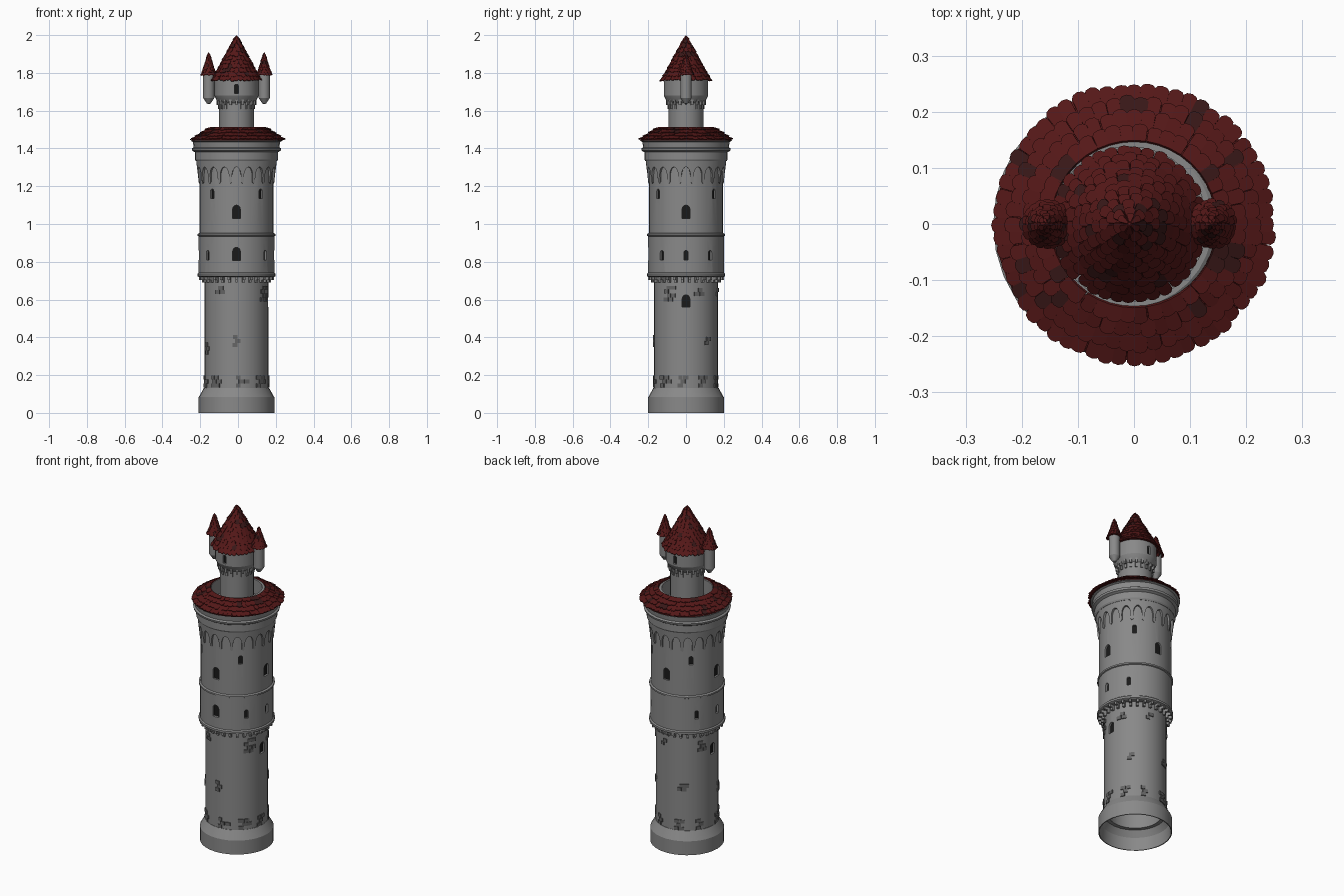
import bpy, bmesh, math, random
from mathutils import Vector

if "Cube" in bpy.data.objects:
    bpy.data.objects.remove(bpy.data.objects["Cube"])

random.seed(4)
CX = -0.008            # tower axis


def material(name, rgb):
    m = bpy.data.materials.new(name)
    m.diffuse_color = (*rgb, 1)
    m.use_nodes = True
    m.node_tree.nodes["Principled BSDF"].inputs["Base Color"].default_value = m.diffuse_color
    return m


GREY = material("stone_grey", (0.25, 0.25, 0.25))
RED = material("roof_red", (0.09, 0.009, 0.009))
DARK_RED = material("roof_dark_red", (0.04, 0.009, 0.009))
BLACK = material("window_dark", (0.01, 0.01, 0.01))
STONE = material("worn_stone", (0.13, 0.13, 0.13))


def finish(name, bm, mats=(GREY,), x=CX, smooth=True):
    bmesh.ops.remove_doubles(bm, verts=bm.verts, dist=1e-6)
    bmesh.ops.recalc_face_normals(bm, faces=bm.faces)
    me = bpy.data.meshes.new(name)
    bm.to_mesh(me)
    bm.free()
    for m in mats:
        me.materials.append(m)
    ob = bpy.data.objects.new(name, me)
    bpy.context.collection.objects.link(ob)
    ob.location.x = x
    if smooth:
        smooth_by_angle(ob)
    return ob


def activate(ob):
    bpy.ops.object.select_all(action='DESELECT')
    ob.select_set(True)
    bpy.context.view_layer.objects.active = ob


def smooth_by_angle(ob):
    activate(ob)
    bpy.ops.object.shade_smooth_by_angle(angle=math.radians(18))


def axes(a):
    # outward and sideways directions, a = 0 is the front
    return (Vector((math.sin(a), -math.cos(a), 0)),
            Vector((math.cos(a), math.sin(a), 0)))


def lathe(name, pts, sides=32, closed=True, x=CX, mats=(GREY,)):
    bm = bmesh.new()
    rings = []
    for i in range(sides):
        e, _ = axes(2 * math.pi * i / sides)
        rings.append([bm.verts.new(e * r + Vector((0, 0, z))) for r, z in pts])
    n = len(pts)
    for i in range(sides):
        p, q = rings[i], rings[(i + 1) % sides]
        for j in range(n if closed else n - 1):
            k = (j + 1) % n
            bm.faces.new((p[j], q[j], q[k], p[k]))
    return finish(name, bm, mats, x)


def prism(bm, a, r0, r1, poly):
    # extrude an upright (side, z) outline outward from r0 to r1
    e, s = axes(a)
    loops = [[bm.verts.new(e * r + s * u + Vector((0, 0, z))) for u, z in poly] for r in (r0, r1)]
    n = len(poly)
    bm.faces.new(loops[0])
    bm.faces.new(loops[1][::-1])
    for i in range(n):
        k = (i + 1) % n
        bm.faces.new((loops[0][i], loops[0][k], loops[1][k], loops[1][i]))


def rect(w, z0, z1):
    return [(-w / 2, z0), (w / 2, z0), (w / 2, z1), (-w / 2, z1)]


def arch(w, z0, z1):
    c = z1 - w / 2
    return [(-w / 2, z0), (w / 2, z0)] + [
        (w / 2 * math.cos(math.pi * i / 8), c + w / 2 * math.sin(math.pi * i / 8)) for i in range(9)]


def windows(name, wall, r, specs, depth=0.014):
    # cut arched recesses and line them with a dark pane
    cut, pane = bmesh.new(), bmesh.new()
    for deg, w, z0, z1 in specs:
        a = math.radians(deg)
        prism(cut, a, r - depth, r + 0.02, arch(w, z0, z1))
        prism(pane, a, r - depth - 0.003, r - depth + 0.002, arch(w, z0, z1))
    cutter = finish(name + "_cutter", cut, smooth=False)
    cutter.hide_render = True
    mod = wall.modifiers.new("recess", 'BOOLEAN')
    mod.operation = 'DIFFERENCE'
    mod.solver = 'EXACT'
    mod.object = cutter
    activate(wall)
    bpy.ops.object.modifier_apply(modifier=mod.name)
    bpy.data.objects.remove(cutter)
    smooth_by_angle(wall)
    finish(name, pane, [BLACK], smooth=False)


def corbels(name, n, r0, r1, w, z0, z1):
    bm = bmesh.new()
    for i in range(n):
        a = 2 * math.pi * i / n
        zm = z0 + (z1 - z0) * 0.45
        prism(bm, a, r0, r0 + (r1 - r0) * 0.6, rect(w, z0, z1))
        prism(bm, a, r0, r1, rect(w, zm, z1))
    finish(name, bm, smooth=False)


def tiled_roof(name, profile, rows, width, thick, x=CX, overlap=1.7, min_n=6):
    # overlapping round-ended tiles laid in rows up a roof profile
    def at(t):
        t = min(max(t, 0), 1) * (len(profile) - 1)
        i = min(int(t), len(profile) - 2)
        f = t - i
        (r0, z0), (r1, z1) = profile[i], profile[i + 1]
        return Vector((r0 + (r1 - r0) * f, z0 + (z1 - z0) * f))
    tongue = [(-.5, 1), (-.5, .22), (-.32, .06), (0, 0), (.32, .06), (.5, .22), (.5, 1)]
    bm = bmesh.new()
    for row in range(rows):
        lo, hi = at(row / rows), at((row + overlap) / rows)
        d = (hi - lo).normalized()
        nrm = Vector((d.y, -d.x))
        n = max(min_n, round(2 * math.pi * lo.x / width))
        w = 2 * math.pi * lo.x / n * 1.08
        for i in range(n):
            e, s = axes(2 * math.pi * (i + 0.5 * (row % 2) + random.uniform(-.1, .1)) / n)
            lift = thick * random.uniform(0.9, 2.0)
            drop = random.uniform(-0.12, 0.1)
            mat = 1 if random.random() < 0.1 else 0
            loops = []
            for off in (0, -thick):
                loop = []
                for u, v in tongue:
                    p = lo.lerp(hi, v + drop * (1 - v)) + nrm * (lift * (1 - v) + off + thick * .3)
                    taper = 1 + (hi.x / lo.x - 1) * v
                    loop.append(bm.verts.new(e * p.x + s * (u * w * taper) + Vector((0, 0, p.y))))
                loops.append(loop)
            faces = [bm.faces.new(loops[0]), bm.faces.new(loops[1][::-1])]
            for j in range(7):
                k = (j + 1) % 7
                faces.append(bm.faces.new((loops[0][j], loops[1][j], loops[1][k], loops[0][k])))
            for f in faces:
                f.material_index = mat
    finish(name, bm, [RED, DARK_RED], x, smooth=False)


# Base and lower shaft
lathe("base", [(.2, 0), (.2, .083), (.172, .133), (.16, .133), (.16, .12), (.19, .075), (.195, 0)])
shaft = lathe("lower_shaft", [(.17, .11), (.17, .725), (.145, .725), (.145, .11)])
windows("shaft_windows", shaft, .17, [(90, .04, .56, .625), (-90, .04, .56, .625)])

# Exposed stone blocks on the shaft: (angle, height, courses)
bm = bmesh.new()
patches = [(3, .35, 3), (-62, .31, 3), (-30, .63, 2), (58, .59, 4), (115, .62, 2), (135, .36, 2),
           (205, .37, 2), (245, .60, 3), (170, .62, 2)]
patches += [(d, .135, 3) for d in (-42, 8, 48, 84, 122, 160, 200, 240, 285)]
for deg, z, courses in patches:
    for c in range(courses):
        for k in range(random.choice((1, 2))):
            a = math.radians(deg) + (k - .5 + .5 * (c % 2)) * .17 + random.uniform(-.02, .02)
            prism(bm, a, .16, .1735 + random.uniform(0, .002),
                  rect(random.uniform(.022, .03), z + c * .021, z + c * .021 + .02))
finish("stone_patches", bm, [STONE], smooth=False)

# Corbelled middle and upper drum with ring mouldings
wall = lathe("upper_walls", [(.16, .72), (.2, .72), (.207, .724), (.207, .736), (.2, .742), (.2, .935),
                             (.206, .938), (.206, .947), (.197, .952), (.197, 1.34), (.165, 1.34), (.165, .9)])
corbels("lower_corbels", 30, .16, .200, .013, .69, .722)
big, small = (.04, 1.03, 1.10), (.022, 1.135, 1.185)
windows("wall_windows", wall, .198,
        [(d, *big) for d in (0, 90, 180, 270)] + [(d, *small) for d in (41, 139, 221, 319)] +
        [(0, .04, .806, .876)] + [(d, .022, .81, .86) for d in (50, 90, 130, 230, 270, 310)])

# Blind arcade under the cornice
bm = bmesh.new()
BAYS = 20
samples = []
for b in range(BAYS):
    bay = 2 * math.pi / BAYS
    samples += [((b - .5) * bay, 1.215), ((b - .38) * bay, 1.222)]
    for i in range(11):
        t = math.pi * (1 - i / 10)
        samples.append(((b + .38 * math.cos(t)) * bay, 1.25 + .052 * math.sin(t)))
    samples.append(((b + .38) * bay, 1.222))
cols = []
for a, z in samples:
    e, _ = axes(a)
    ro = .201 + (z - 1.215) * .1
    cols.append([bm.verts.new(e * r + Vector((0, 0, h))) for r, h in ((.193, z), (ro, z), (.213, 1.336), (.193, 1.336))])
for i in range(len(cols)):
    p, q = cols[i], cols[(i + 1) % len(cols)]
    for j in range(4):
        bm.faces.new((p[j], q[j], q[(j + 1) % 4], p[(j + 1) % 4]))
finish("arcade", bm)

# Cornice with the roof deck and its open well
lathe("cornice", [(.08, 1.33), (.215, 1.333), (.22, 1.342), (.22, 1.38), (.234, 1.388), (.237, 1.4), (.227, 1.406),
                  (.231, 1.435), (.243, 1.440), (.148, 1.506), (.138, 1.506), (.138, 1.42), (.08, 1.42)])
lathe("ring_roof_core", [(.243, 1.441), (.243, 1.445), (.150, 1.510), (.150, 1.500)], 48, x=-.004, mats=[RED])
tiled_roof("ring_roof", [(.247, 1.444), (.148, 1.511)], 4, .026, .005, x=0, overlap=1.25)

# Narrow top tower
top = lathe("top_tower", [(.092, 1.4), (.092, 1.64), (.105, 1.655), (.117, 1.68), (.117, 1.765), (.06, 1.765), (.06, 1.4)])
corbels("top_corbels", 20, .085, .106, .012, 1.608, 1.658)
windows("top_windows", top, .117, [(0, .022, 1.69, 1.74), (180, .022, 1.69, 1.74)])
spire = [(.134, 1.757), (.098, 1.815), (.068, 1.873), (.034, 1.935), (.003, 1.995)]
lathe("spire_core", [(0, 1.765), (.126, 1.765)] + spire[1:] + [(0, 2.0)], 24, False, mats=[RED])
tiled_roof("spire_roof", spire, 11, .023, .004)

# Side turrets
for side, x in (("left", CX - .147), ("right", CX + .147)):
    lathe(side + "_turret", [(0, 1.634), (.010, 1.638), (.030, 1.668), (.030, 1.792), (0, 1.792)], 24, False, x)
    cone = [(.041, 1.786), (.027, 1.822), (.014, 1.865), (.002, 1.905)]
    lathe(side + "_turret_cone", [(0, 1.79), (.039, 1.79)] + cone[1:] + [(0, 1.91)], 24, False, x, [RED])
    tiled_roof(side + "_turret_roof", cone, 8, .014, .0025, x)
